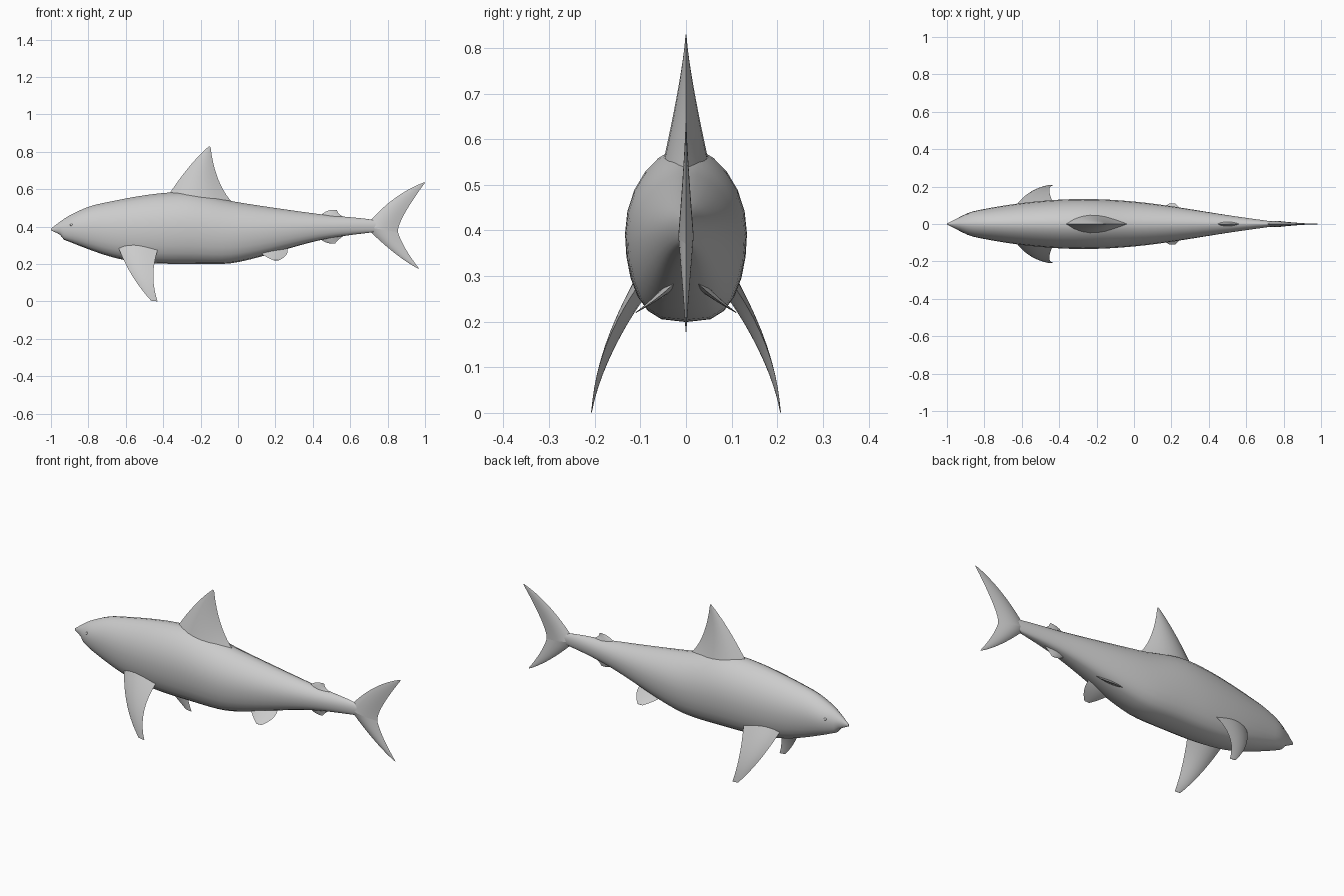
import bpy
import bmesh
import math
from mathutils import Vector

cube = bpy.data.objects.get("Cube")
if cube:
    bpy.data.objects.remove(cube, do_unlink=True)

tone = (.6, .6, .6, 1)
grey = bpy.data.materials.new("plain grey skin")
grey.diffuse_color = tone
grey.use_nodes = True
grey.node_tree.nodes["Principled BSDF"].inputs["Base Color"].default_value = tone


def finish(name, bm):
    """Turn a bmesh into a smooth shaded grey object."""
    bmesh.ops.recalc_face_normals(bm, faces=bm.faces)
    mesh = bpy.data.meshes.new(name)
    bm.to_mesh(mesh)
    bm.free()
    mesh.materials.append(grey)
    obj = bpy.data.objects.new(name, mesh)
    bpy.context.collection.objects.link(obj)
    bpy.ops.object.select_all(action="DESELECT")
    obj.select_set(True)
    bpy.context.view_layer.objects.active = obj
    bpy.ops.object.shade_smooth_by_angle(angle=math.radians(50))


def loft(name, rings):
    """Skin a row of closed rings and cap both ends."""
    bm = bmesh.new()
    rows = [[bm.verts.new(p) for p in ring] for ring in rings]
    count = len(rows[0])
    for a, b in zip(rows, rows[1:]):
        for i in range(count):
            j = (i + 1) % count
            bm.faces.new((a[i], a[j], b[j], b[i]))
    bm.faces.new(rows[0])
    bm.faces.new(rows[-1])
    finish(name, bm)


def smooth_curve(keys):
    """Return a function that passes smoothly through the (x, value) keys."""
    last = len(keys) - 1

    def slope(i):
        (xa, ya), (xb, yb) = keys[max(i - 1, 0)], keys[min(i + 1, last)]
        return (yb - ya) / (xb - xa)

    def value(x):
        i = max(k for k in range(last) if k == 0 or keys[k][0] <= x)
        (xa, ya), (xb, yb) = keys[i], keys[i + 1]
        gap = xb - xa
        t = (x - xa) / gap
        ease = t * t * (3 - 2 * t)
        bend = slope(i) * t * (1 - t) ** 2 - slope(i + 1) * t * t * (1 - t)
        return ya + (yb - ya) * ease + gap * bend

    return value


def bend(points, t):
    """Point on a three point bezier edge."""
    start, middle, end = (Vector(p) for p in points)
    return start.lerp(middle, t).lerp(middle.lerp(end, t), t)


def fin(name, lead, trail, thickness, side=1):
    """Loft lens sections between two curved edges, thinning to the tip."""
    steps = 10
    chord = [i / 8 for i in range(9)]
    lens = [(f, math.sin(math.pi * f ** .8)) for f in chord]
    lens += [(f, -h) for f, h in lens[-2:0:-1]]
    rings = []
    for i in range(steps + 1):
        t = i / steps
        front, rear = bend(lead, t), bend(trail, t)
        before, after = max(t - .1, 0), min(t + .1, 1)
        span = bend(lead, after) + bend(trail, after) - bend(lead, before) - bend(trail, before)
        normal = (rear - front).cross(span).normalized()
        thick = thickness * (1 - t) ** 1.3 + .001
        ring = [front.lerp(rear, f) + normal * thick * h for f, h in lens]
        rings.append([(p.x, p.y * side, p.z) for p in ring])
    loft(name, rings)


def centre_fin(name, lead, trail, thickness):
    """Fin on the centre plane, with edges given as x and z."""
    upright = [[(x, 0, z) for x, z in edge] for edge in (lead, trail)]
    fin(name, *upright, thickness)


# Body: back, belly and half width as smooth curves along the length
back = smooth_curve([(-1, .39), (-.9, .46), (-.75, .52), (-.3, .585),
                     (0, .53), (.45, .465), (.7, .44), (.8, .42)])
belly = smooth_curve([(-1, .38), (-.95, .355), (-.93, .33), (-.6, .22),
                      (-.2, .2), (0, .21), (.45, .33), (.8, .38)])
width = smooth_curve([(-1, .003), (-.85, .07), (-.4, .13), (0, .12),
                      (.55, .04), (.8, .005)])


def body_ring(x, sides=24):
    """Section with a full, flat belly and a narrower ridged back."""
    ring = []
    for i in range(sides):
        turn = math.tau * i / sides
        across, up = math.sin(turn), -math.cos(turn)
        power = 1.15 if up > 0 else .65
        y = math.copysign(abs(across) ** power, across) * width(x)
        ring.append((x, y, belly(x) + (back(x) - belly(x)) * (up + 1) / 2))
    return ring


rows = 44
loft("body", [body_ring(-1 + 1.8 * (i / rows) ** 1.5) for i in range(rows + 1)])

# Fins on the centre plane
centre_fin("dorsal_fin", [(-.39, .54), (-.27, .73), (-.155, .83)],
           [(0, .5), (-.12, .6), (-.147, .826)], .055)
centre_fin("second_dorsal_fin", [(.43, .45), (.47, .49), (.51, .49)],
           [(.6, .44), (.53, .46), (.53, .49)], .014)
centre_fin("anal_fin", [(.42, .35), (.46, .31), (.5, .31)],
           [(.58, .36), (.53, .33), (.52, .31)], .014)

# Tail: two lobes that share one root
root, fork = (.68, .4), (.855, .37)
centre_fin("upper_tail_lobe", [root, (.82, .57), (.99, .635)],
           [fork, (.85, .43), (1, .635)], .016)
centre_fin("lower_tail_lobe", [root, (.84, .24), (.96, .177)],
           [fork, (.88, .29), (.967, .177)], .016)

# Paired fins and eyes, mirrored across the centre plane
for word, side in (("front", -1), ("back", 1)):
    fin(word + "_pectoral_fin",
        [(-.64, .085, .29), (-.58, .18, .13), (-.465, .207, .004)],
        [(-.42, .09, .3), (-.48, .2, .15), (-.43, .207, 0)], .02, side)
    fin(word + "_pelvic_fin",
        [(.09, .03, .28), (.14, .08, .24), (.19, .11, .22)],
        [(.26, .02, .29), (.28, .06, .25), (.22, .11, .22)], .01, side)
    eye = bmesh.new()
    bmesh.ops.create_uvsphere(eye, u_segments=12, v_segments=8, radius=.008)
    bmesh.ops.translate(eye, verts=eye.verts, vec=(-.89, side * .05, .41))
    finish(word + "_eye", eye)
